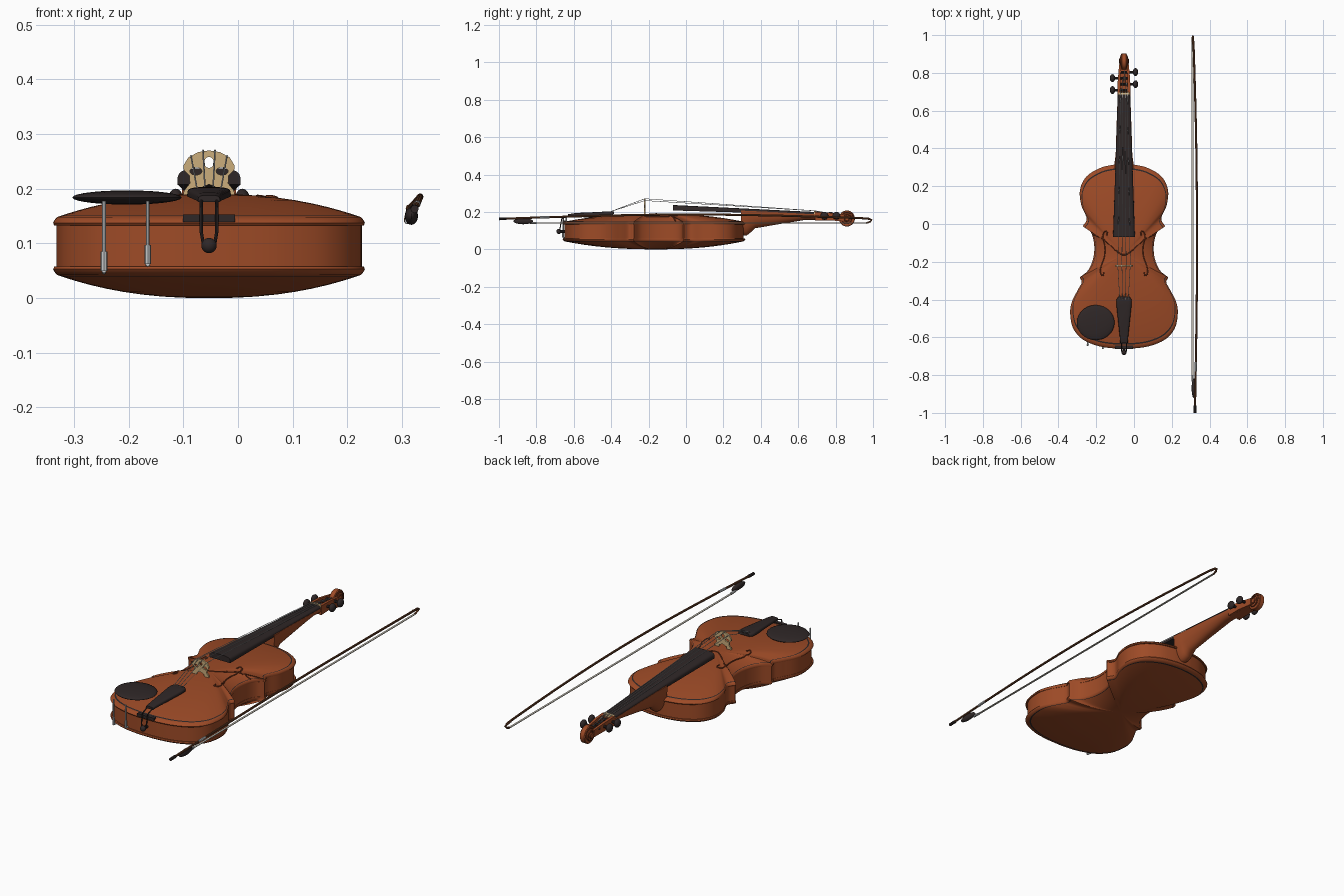
import bpy, bmesh, math
from mathutils import Vector

if "Cube" in bpy.data.objects:
    bpy.data.objects.remove(bpy.data.objects["Cube"])

CX, CY = -0.053, -0.16      # body axis and the centre its outline scales about
made = []


def material(name, *rgb):
    m = bpy.data.materials.new(name)
    m.use_nodes = True
    m.diffuse_color = (*rgb, 1)
    m.node_tree.nodes["Principled BSDF"].inputs["Base Color"].default_value = (*rgb, 1)
    return m


varnish = material("varnish", .34, .07, .02)
shade = material("dark varnish", .17, .035, .012)
ebony = material("ebony", .028, .02, .02)
maple = material("pale maple", .6, .42, .2)
silver = material("silver", .55, .57, .58)
stickwood = material("stick wood", .14, .05, .02)
hair = material("bow hair", .55, .52, .45)


def add_mesh(name, bm, *mats):
    bmesh.ops.recalc_face_normals(bm, faces=bm.faces)
    me = bpy.data.meshes.new(name)
    bm.to_mesh(me)
    bm.free()
    for m in mats:
        me.materials.append(m)
    ob = bpy.data.objects.new(name, me)
    bpy.context.collection.objects.link(ob)
    made.append(ob)
    return ob


def loft(name, rings, *mats, painted=()):
    """Skin closed rings and cap both ends; painted bands take the second material."""
    bm = bmesh.new()
    vs = [[bm.verts.new(p) for p in r] for r in rings]
    n = len(vs[0])
    for k in range(len(vs) - 1):
        for i in range(n):
            j = (i + 1) % n
            f = bm.faces.new((vs[k][i], vs[k][j], vs[k + 1][j], vs[k + 1][i]))
            f.material_index = int(k in painted)
    bm.faces.new(vs[0])
    bm.faces.new(vs[-1])
    return add_mesh(name, bm, *mats)


def bar(name, sections, mat, power):
    """Loft along y of D shapes: (y, half width, flat z, crown z)."""
    rings = []
    for y, w, z0, z1 in sections:
        ring = []
        for i in range(17):
            c, s = math.cos(math.pi * i / 16), max(0, math.sin(math.pi * i / 16))
            ring.append((CX + w * math.copysign(abs(c) ** power, c), y, z0 + (z1 - z0) * s ** power))
        rings.append(ring)
    return loft(name, rings, mat)


def box(name, centre, size, mat):
    bm = bmesh.new()
    bmesh.ops.create_cube(bm, size=1)
    for v in bm.verts:
        v.co = Vector(centre) + Vector(size) * v.co
    return add_mesh(name, bm, mat)


def ball(name, centre, radii, mat):
    bm = bmesh.new()
    bmesh.ops.create_uvsphere(bm, u_segments=28, v_segments=14, radius=1)
    for v in bm.verts:
        v.co = Vector(centre) + Vector(radii) * v.co
    return add_mesh(name, bm, mat)


def from_curve(name, cu, mat):
    cu.materials.append(mat)
    ob = bpy.data.objects.new(name, cu)
    bpy.context.collection.objects.link(ob)
    me = bpy.data.meshes.new_from_object(ob.evaluated_get(bpy.context.evaluated_depsgraph_get()))
    bpy.data.objects.remove(ob)
    ob = bpy.data.objects.new(name, me)
    bpy.context.collection.objects.link(ob)
    made.append(ob)
    return ob


def tube(name, pts, r, mat):
    cu = bpy.data.curves.new(name, "CURVE")
    cu.dimensions = "3D"
    cu.bevel_depth, cu.bevel_resolution, cu.use_fill_caps = r, 2, True
    sp = cu.splines.new("POLY")
    sp.points.add(len(pts) - 1)
    for p, q in zip(sp.points, pts):
        p.co = (*q, 1)
    return from_curve(name, cu, mat)


def smooth(pts, n=6):
    """Catmull-Rom curve through the points."""
    p = [Vector(q) for q in pts]
    p = [2 * p[0] - p[1]] + p + [2 * p[-1] - p[-2]]
    out = []
    for a, b, c, d in zip(p, p[1:], p[2:], p[3:]):
        for i in range(n):
            t = i / n
            out.append(.5 * (2 * b + (c - a) * t + (2 * a - 5 * b + 4 * c - d) * t * t
                             + (3 * b - a - 3 * c + d) * t ** 3))
    return out + [p[-2]]


# Body outline: upper bout, waist and lower bout meet at sharp corners
upper = [(0, .318), (.06, .313), (.13, .295), (.2, .25), (.233, .18), (.226, .1), (.2, .04), (.2, .015), (.217, -.009)]
waist = [(.217, -.013), (.185, -.03), (.165, -.07), (.157, -.13), (.165, -.19), (.19, -.245), (.232, -.281)]
lower = [(.232, -.287), (.224, -.31), (.245, -.35), (.275, -.41), (.285, -.47), (.27, -.55), (.22, -.61),
         (.14, -.645), (.06, -.658), (0, -.66)]
half = smooth(upper) + smooth(waist) + smooth(lower)
outline = half + [Vector((-p.x, p.y)) for p in reversed(half[1:-1])]


def ring(s, z):
    return [(CX + p.x * s, CY + (p.y - CY) * s, z) for p in outline]


def arch(s):
    return .1455 + .045 * (1 - s ** 2.3)


def on_top(x, y):
    """Point on the arched top, x measured from the body axis."""
    d = Vector((abs(x), y - CY))
    edge = min(half, key=lambda p: Vector((p.x, p.y - CY)).angle(d, 0))
    return (CX + x, y, arch(d.length / Vector((edge.x, edge.y - CY)).length))


# Arched plates with black inlay near the rim, and the ribs between them
rim = [(.95, .133), (.993, .133), (1, .1375), (.993, .142)]
steps = [.975, .957, .942, .9, .84, .76, .66, .55, .43, .3, .17, .05]
plate = rim + [(s, arch(s)) for s in steps]
loft("top_plate", [ring(s, z) for s, z in plate], varnish, ebony, painted=(5,))
loft("back_plate", [ring(s, .1905 - z) for s, z in plate], varnish, ebony, painted=(5,))
loft("ribs", [ring(.98, z) for z in (.054, .137)], varnish)

# Sound holes and the curved lines across the top
for side, word in ((1, "left"), (-1, "right")):
    f = smooth([(.088, -.06), (.09, -.042), (.104, -.04), (.112, -.07), (.102, -.12), (.104, -.17),
                (.122, -.225), (.125, -.26), (.112, -.272), (.106, -.255)])
    tube("sound_hole_" + word, [on_top(side * p.x, p.y) for p in f], .0035, shade)
    v = smooth([(.165, -.055), (.11, -.08), (.05, -.135), (.015, -.16), (0, -.163)])
    tube("top_line_" + word, [on_top(side * p.x, p.y) for p in v], .003, shade)

# Neck, fingerboard, nut
bar("neck", [(.295, .05, .207, .072), (.325, .05, .206, .074), (.345, .047, .205, .09), (.37, .044, .204, .113),
             (.5, .04, .198, .135), (.64, .035, .19, .158), (.7, .033, .187, .155)], varnish, .9)
bar("fingerboard", [(-.07, .058, .208, .237), (.685, .033, .185, .2)], ebony, .5)
bar("nut", [(.685, .033, .182, .205), (.697, .033, .182, .204)], maple, .5)

# Pegbox with cheeks, floor and pegs
for side, word in ((1, "left"), (-1, "right")):
    loft("pegbox_cheek_" + word,
         [[(CX + side * x * w, y, z) for x, z in ((.02, a), (.034, a), (.034, b), (.02, b))]
          for y, w, a, b in ((.69, 1, .153, .2), (.76, .97, .155, .197), (.845, .75, .15, .185))], varnish)
    for y in ((.804, .74) if side > 0 else (.772, .709)):
        tube("peg_shaft", [(CX - side * .03, y, .179), (CX + side * .055, y, .179)], .007, ebony)
        ball("peg_head", (CX + side * .061, y, .179), (.014, .021, .021), ebony)
box("pegbox_floor", (CX, .765, .16), (.042, .15, .012), varnish)

# Scroll: stepped drums with a spiral on each side
SY, SZ = .86, .165
for r, w in ((.043, .014), (.028, .019), (.014, .025)):
    loft("scroll_drum", [[(CX + x, SY + q * math.cos(a), SZ + q * math.sin(a))
                          for a in [math.tau * i / 32 for i in range(32)]]
                         for x, q in ((-w, r - .003), (-w + .003, r), (w - .003, r), (w, r - .003))], varnish)
for side in (1, -1):
    turn = [(i / 60, 4 * math.pi * i / 60) for i in range(61)]
    tube("scroll_spiral", [(CX + side * (.014 + .01 * t), SY + (.036 - .024 * t) * math.cos(a),
                            SZ + (.036 - .024 * t) * math.sin(a)) for t, a in turn], .003, shade)

# Tailpiece, saddle, end button and tail cord
bar("tailpiece", [(-.63, .02, .176, .188), (-.6, .022, .178, .193), (-.43, .04, .186, .202),
                  (-.4, .04, .187, .203), (-.385, .03, .188, .201)], ebony, .5)
box("saddle", (CX, -.652, .146), (.095, .018, .014), ebony)
ball("end_button", (CX, -.68, .096), (.014, .013, .014), ebony)
tube("button_stem", [(CX, -.64, .096), (CX, -.68, .096)], .008, ebony)
for x in (-.014, .014):
    tube("tail_cord", [(CX + x, -.61, .184), (CX + x, -.664, .165), (CX + x, -.672, .12),
                       (CX + x * .7, -.676, .095)], .003, ebony)

# Bridge: filled profile with cut-outs
cu = bpy.data.curves.new("bridge", "CURVE")
cu.dimensions, cu.fill_mode, cu.extrude = "2D", "BOTH", .004
side_pts = [(0, .27), (.02, .267), (.038, .257), (.047, .242), (.046, .234), (.036, .224), (.035, .21),
            (.046, .196), (.047, .184), (.024, .184), (.02, .2), (0, .208)]
shapes = [side_pts + [(-x, z) for x, z in reversed(side_pts[1:-1])]]
for x, z, a, b in ((0, .248, .009, .01), (.024, .232, .011, .007), (-.024, .232, .011, .007)):
    shapes.append([(x + a * math.cos(t), z + b * math.sin(t)) for t in [math.tau * i / 20 for i in range(20)]])
for shape in shapes:
    sp = cu.splines.new("POLY")
    sp.points.add(len(shape) - 1)
    sp.use_cyclic_u = True
    for p, (x, z) in zip(sp.points, shape):
        p.co = (x, z, 0, 1)
bridge = from_curve("bridge", cu, maple)
bridge.location = (CX, -.22, 0)
bridge.rotation_euler.x = math.pi / 2

# Strings
for k, peg_y in zip((-1.5, -.5, .5, 1.5), (.709, .772, .804, .74)):
    top = .272 - .005 * k * k
    tube("string", [(CX + k * .015, -.4, .203), (CX + k * .022, -.22, top), (CX + k * .012, .69, .206),
                    (CX + k * .01, peg_y + .01, .186)], .0014, silver)

# Chin rest and its clamps
ball("chin_rest", (-.203, -.522, .184), (.1, .093, .013), ebony)
for x, y, z in ((-.245, -.64, .05), (-.165, -.657, .062)):
    tube("clamp_rod", [(x, y, z), (x, y, .178)], .0035, silver)
    tube("clamp_barrel", [(x, y, z), (x, y, z + .035)], .006, silver)
    tube("clamp_foot", [(x, y, z), (x, y + .04, z - .004)], .004, silver)

# Bow: cambered stick, head, hair, frog, grip and screw
path = smooth([(.323, -.97, .164), (.328, -.7, .173), (.333, -.3, .183), (.333, .1, .186), (.328, .5, .18),
               (.317, .9, .168), (.312, .985, .163)])
tube("bow_stick", path, .0055, stickwood)
tube("bow_head", [(.312, .95, .166), (.312, .994, .158), (.309, .985, .148), (.308, .965, .141)], .005, stickwood)
box("bow_hair", (.309, .07, .141), (.01, 1.8, .003), hair)
ball("bow_frog", (.317, -.87, .15), (.012, .052, .016), ebony)
tube("bow_ferrule", [(.31, -.835, .142), (.31, -.8, .141)], .006, silver)
tube("bow_grip", [(.3265, -.78, .171), (.328, -.73, .1725)], .0065, silver)
tube("bow_screw", [(.323, -1, .163), (.323, -.96, .164)], .0075, ebony)

# Smooth shading with crisp edges
bpy.ops.object.select_all(action="DESELECT")
for ob in made:
    ob.select_set(True)
bpy.context.view_layer.objects.active = made[0]
bpy.ops.object.shade_smooth_by_angle(angle=math.radians(35))
